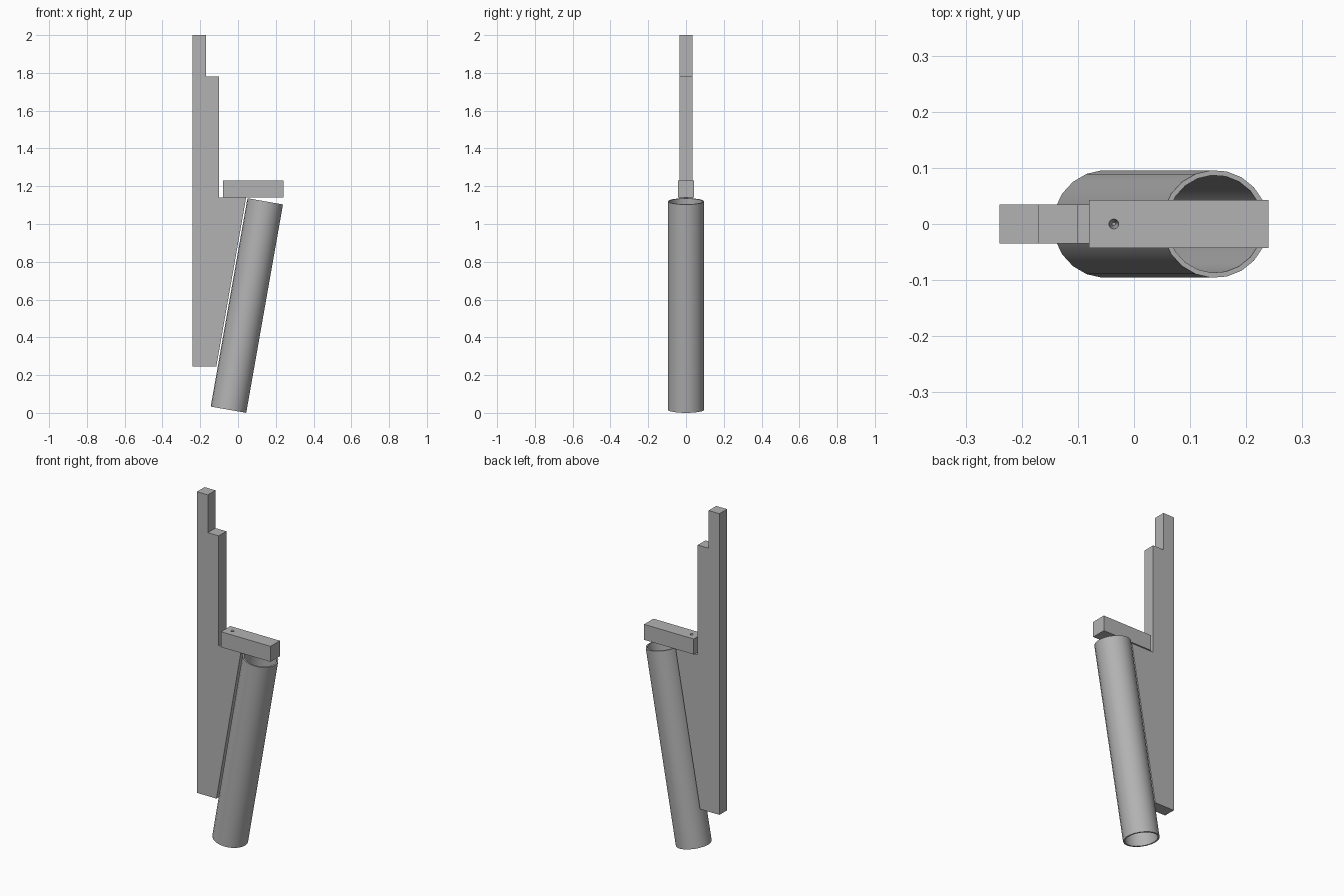
import bpy, bmesh, math
from mathutils import Vector, Matrix

cube = bpy.data.objects.get("Cube")
if cube:
    bpy.data.objects.remove(cube, do_unlink=True)

GREY = (0.45, 0.45, 0.45, 1)
grey = bpy.data.materials.new("plain grey")
grey.use_nodes = True
grey.diffuse_color = GREY
grey.node_tree.nodes["Principled BSDF"].inputs["Base Color"].default_value = GREY


def finish(name, bm):
    bmesh.ops.recalc_face_normals(bm, faces=bm.faces)
    mesh = bpy.data.meshes.new(name)
    bm.to_mesh(mesh)
    bm.free()
    mesh.materials.append(grey)
    ob = bpy.data.objects.new(name, mesh)
    bpy.context.collection.objects.link(ob)
    return ob


def plate(name, profile, half):
    """Extrude an x-z outline evenly to both sides of y = 0."""
    bm = bmesh.new()
    face = bm.faces.new([bm.verts.new((x, -half, z)) for x, z in profile])
    ext = bmesh.ops.extrude_face_region(bm, geom=[face])["geom"]
    moved = [v for v in ext if isinstance(v, bmesh.types.BMVert)]
    bmesh.ops.translate(bm, verts=moved, vec=(0, 2 * half, 0))
    return finish(name, bm)


# Stepped upright with a sloping edge beside the tube
plate("stepped_bracket", [(-0.24, 0.245), (-0.115, 0.245), (0.043, 1.14), (-0.10, 1.14),
                          (-0.10, 1.78), (-0.17, 1.78), (-0.17, 2.0), (-0.24, 2.0)], 0.035)

# Arm with a small tapered pin hole in its top
arm = plate("top_arm", [(-0.08, 1.14), (0.24, 1.14), (0.24, 1.23), (-0.08, 1.23)], 0.043)
bm = bmesh.new()
bmesh.ops.create_cone(bm, cap_ends=True, segments=16, radius1=0.003, radius2=0.009, depth=0.04,
                      matrix=Matrix.Translation((-0.036, 0, 1.211)))
cutter = finish("hole_cutter", bm)
cutter.hide_render = True
cutter.hide_set(True)
cut = arm.modifiers.new("pin hole", "BOOLEAN")
cut.object = cutter
cut.solver = "EXACT"
bpy.context.view_layer.objects.active = arm
bpy.ops.object.modifier_apply(modifier=cut.name)
bpy.data.objects.remove(cutter, do_unlink=True)

# Open tube, leaning ten degrees
SIDES, OUTER, INNER = 21, 0.096, 0.087
bottom, top = Vector((-0.05, 0, 0.0167)), Vector((0.144, 0, 1.12))
length = (top - bottom).length
lean = Matrix.Rotation(math.radians(10), 4, "Y")
place = Matrix.Translation(bottom) @ lean
bm = bmesh.new()
rings = []
for radius, z in [(OUTER, 0), (OUTER, length), (INNER, length), (INNER, 0)]:
    ring = []
    for i in range(SIDES):
        a = math.pi + math.tau * i / SIDES
        ring.append(bm.verts.new(place @ Vector((radius * math.cos(a), radius * math.sin(a), z))))
    rings.append(ring)
for k in range(4):
    a, b = rings[k], rings[(k + 1) % 4]
    for i in range(SIDES):
        j = (i + 1) % SIDES
        bm.faces.new((a[i], a[j], b[j], b[i]))
tube = finish("leaning_tube", bm)
bpy.ops.object.select_all(action="DESELECT")
tube.select_set(True)
bpy.context.view_layer.objects.active = tube
bpy.ops.object.shade_smooth_by_angle(angle=math.radians(30))
